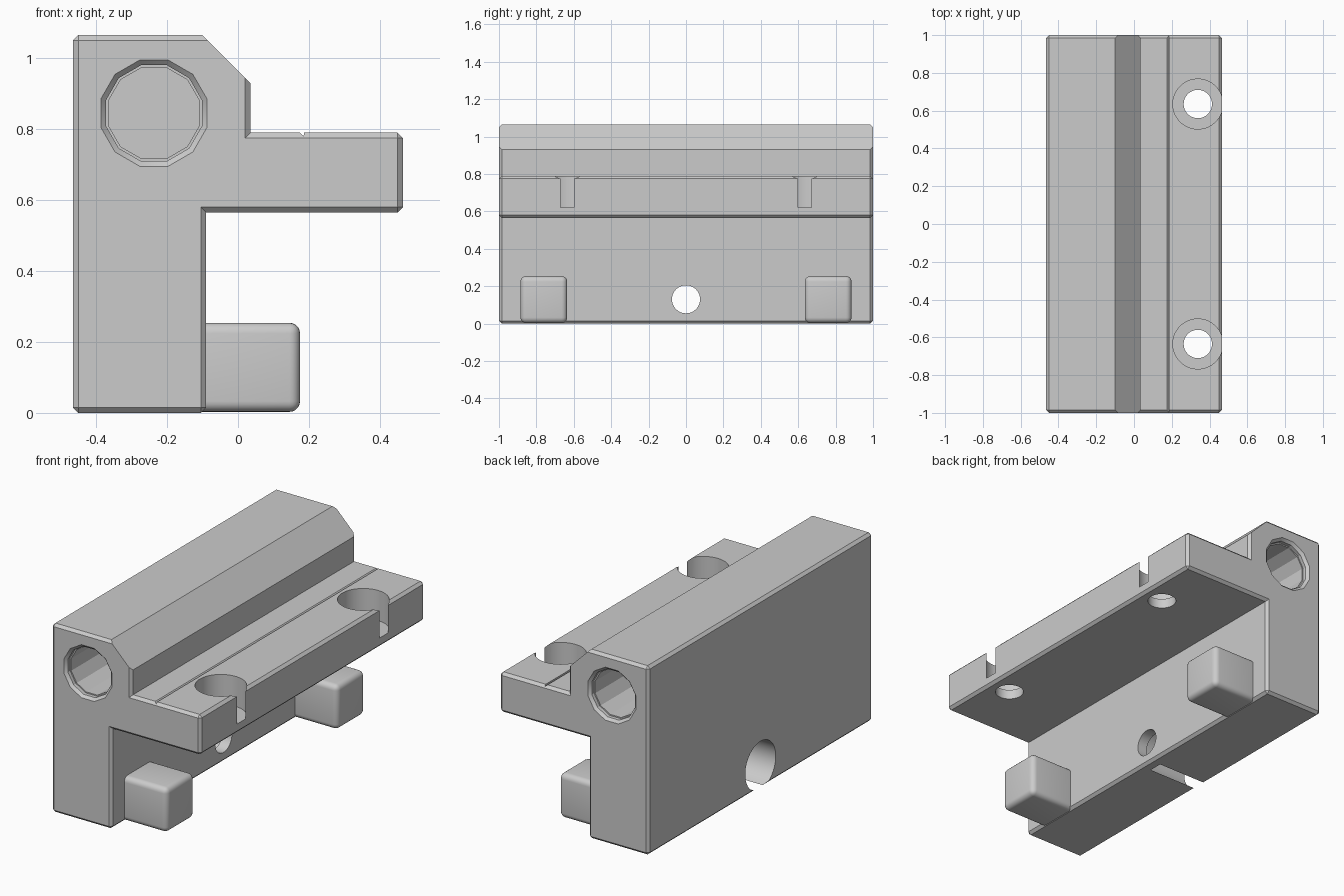
import bpy, bmesh
from math import pi, cos, sin, radians
from mathutils import Vector

if "Cube" in bpy.data.objects:
    bpy.data.objects.remove(bpy.data.objects["Cube"], do_unlink=True)

grey = bpy.data.materials.new("plain grey")
grey.use_nodes = True
grey.diffuse_color = (0.6, 0.6, 0.6, 1)
grey.node_tree.nodes["Principled BSDF"].inputs["Base Color"].default_value = (0.6, 0.6, 0.6, 1)

CHAMFER = 0.015


def finish(name, bm):
    bmesh.ops.recalc_face_normals(bm, faces=bm.faces)
    mesh = bpy.data.meshes.new(name)
    bm.to_mesh(mesh)
    bm.free()
    mesh.materials.append(grey)
    obj = bpy.data.objects.new(name, mesh)
    bpy.context.collection.objects.link(obj)
    return obj


def activate(obj):
    bpy.ops.object.select_all(action='DESELECT')
    obj.select_set(True)
    bpy.context.view_layer.objects.active = obj


def prism(profile, half):
    """Extrude an x-z outline along y."""
    bm = bmesh.new()
    face = bm.faces.new([bm.verts.new((x, -half, z)) for x, z in profile])
    out = bmesh.ops.extrude_face_region(bm, geom=[face])
    bmesh.ops.translate(bm, vec=(0, 2 * half, 0),
                        verts=[v for v in out["geom"] if isinstance(v, bmesh.types.BMVert)])
    return bm


def lathe(name, origin, axis, sections, sides):
    """Solid of revolution: sections are (distance along axis, radius)."""
    bm = bmesh.new()
    turn = Vector(axis).to_track_quat('Z', 'Y')
    rings = []
    for dist, r in sections:
        angles = [2 * pi * (i + 0.5) / sides for i in range(sides)]
        rings.append([bm.verts.new(Vector(origin) + turn @ Vector((r * cos(a), r * sin(a), dist)))
                      for a in angles])
    for a, b in zip(rings, rings[1:]):
        for i in range(sides):
            j = (i + 1) % sides
            bm.faces.new((a[i], a[j], b[j], b[i]))
    bm.faces.new(rings[0])
    bm.faces.new(rings[-1])
    return finish(name, bm)


def cut(target, cutter):
    activate(target)
    mod = target.modifiers.new("cut", 'BOOLEAN')
    mod.operation = 'DIFFERENCE'
    mod.solver = 'EXACT'
    mod.object = cutter
    bpy.ops.object.modifier_apply(modifier=mod.name)
    bpy.data.objects.remove(cutter, do_unlink=True)


# Main body: wall with a shelf, chamfered except along the slope
slope = [(0.035, 0.93), (-0.1, 1.065)]
outline = [(-0.465, 0), (-0.09, 0), (-0.09, 0.565), (0.465, 0.565),
           (0.465, 0.79), (0.035, 0.79)] + slope + [(-0.465, 1.065)]
outer_corners = [outline[i] for i in (0, 1, 3, 4, 8)]


def near(v, points):
    return any(abs(v.co.x - x) + abs(v.co.z - z) < 1e-4 for x, z in points)


bm = prism(outline, 1)
edges = []
for e in bm.edges:
    a, b = e.verts
    if abs(a.co.y - b.co.y) > 1:
        if near(a, outer_corners):
            edges.append(e)
    elif not (near(a, slope) and near(b, slope)):
        edges.append(e)
bmesh.ops.bevel(bm, geom=edges, offset=CHAMFER, segments=1, profile=0.5, affect='EDGES')
body = finish("body", bm)

# Fine scribed groove along the shelf
cut(body, finish("groove_cutter", prism([(0.163, 0.80), (0.185, 0.78), (0.187, 0.80)], 1.1)))

# Twelve-sided blind bores in both ends
for side in (-1, 1):
    cut(body, lathe("end_bore_cutter", (-0.237, side, 0.845), (0, -side, 0),
                    [(-0.02, 0.175), (0.015, 0.14), (0.035, 0.14), (0.035, 0.133), (0.6, 0.133)], 12))

# Counterbored screw holes through the shelf, breaking its outer edge
for side in (-1, 1):
    cut(body, lathe("shelf_hole_cutter", (0.338, 0.635 * side, 0.79), (0, 0, -1),
                    [(-0.05, 0.1325), (0.17, 0.1325), (0.17, 0.075), (0.3, 0.075)], 48))

# Counterbored cross hole through the wall, breaking its bottom
cut(body, lathe("wall_hole_cutter", (-0.465, 0, 0.13), (1, 0, 0),
                [(-0.05, 0.136), (0.315, 0.136), (0.315, 0.075), (0.45, 0.075)], 48))

activate(body)
bpy.ops.object.shade_smooth_by_angle(angle=radians(25))

# Rounded pegs at the foot of the wall
for name, side in (("front_peg", -1), ("back_peg", 1)):
    bm = prism([(-0.16, 0.003), (0.175, 0.003), (0.175, 0.254), (-0.16, 0.254)], 0.125)
    bmesh.ops.translate(bm, verts=bm.verts, vec=(0, 0.76 * side, 0))
    bmesh.ops.bevel(bm, geom=bm.edges[:], offset=0.03, segments=5, profile=0.5, affect='EDGES')
    peg = finish(name, bm)
    activate(peg)
    bpy.ops.object.shade_smooth_by_angle(angle=radians(30))
